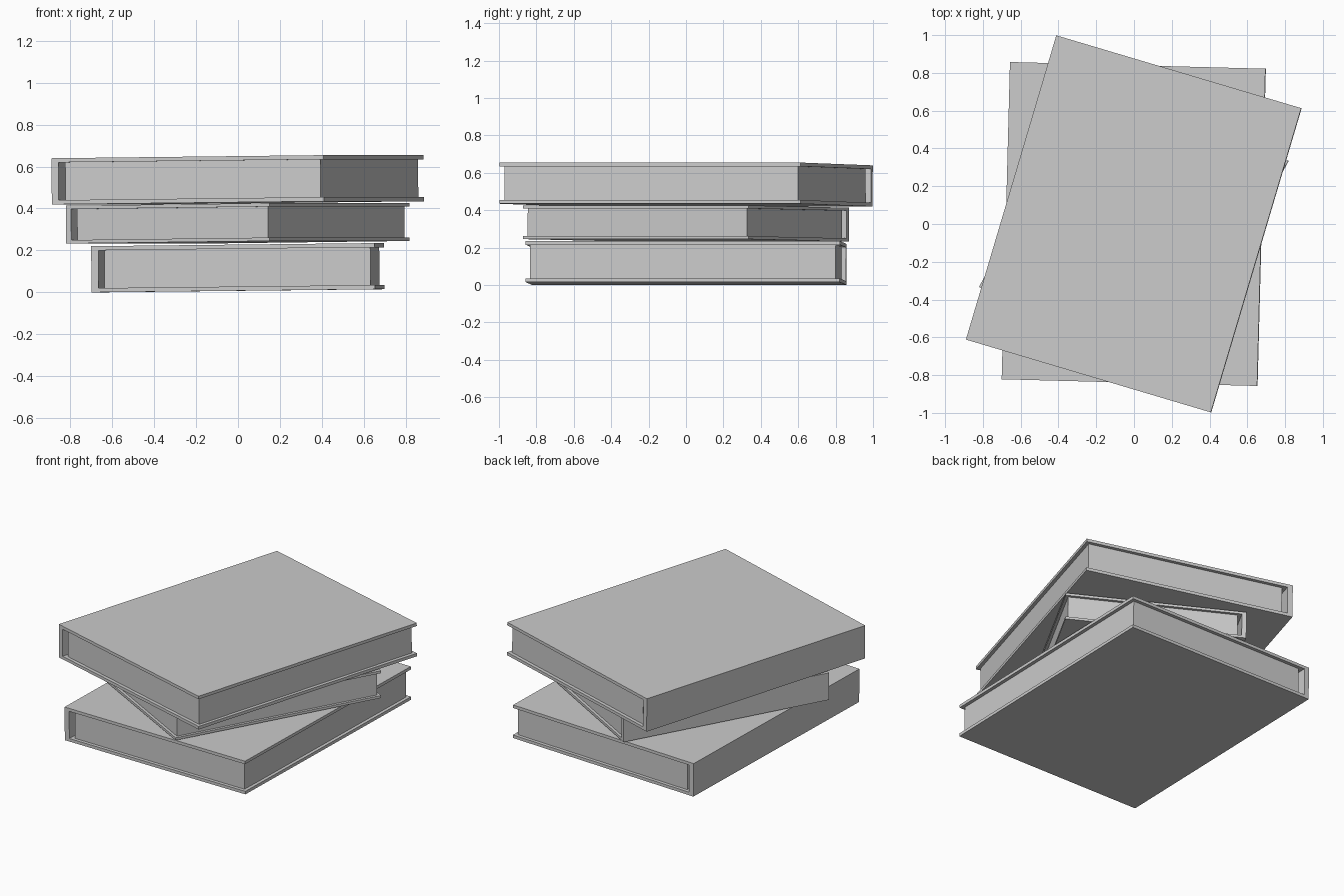
import bpy
import bmesh
from math import radians
from mathutils import Matrix, Vector

cube = bpy.data.objects.get("Cube")
if cube:
    bpy.data.objects.remove(cube, do_unlink=True)

grey = bpy.data.materials.new("plain grey")
grey.use_nodes = True
colour = (0.6, 0.6, 0.6, 1)
grey.diffuse_color = colour
grey.node_tree.nodes["Principled BSDF"].inputs["Base Color"].default_value = colour

# Book proportions shared by the whole stack
WIDTH, LENGTH, HEIGHT = 1.353, 1.68, 0.22
BOARD, SPINE, INSET, GAP = 0.02, 0.034, 0.022, 0.028
TILT = radians(-0.63)


def extrude_profile(name, points, length, matrix):
    """Extrude an x-z outline along y, centred on y = 0."""
    bm = bmesh.new()
    face = bm.faces.new([bm.verts.new((x, -length / 2, z)) for x, z in points])
    side = bmesh.ops.extrude_face_region(bm, geom=[face])["geom"]
    verts = [v for v in side if isinstance(v, bmesh.types.BMVert)]
    bmesh.ops.translate(bm, verts=verts, vec=Vector((0, length, 0)))
    bmesh.ops.recalc_face_normals(bm, faces=bm.faces)
    mesh = bpy.data.meshes.new(name)
    bm.to_mesh(mesh)
    bm.free()
    mesh.materials.append(grey)
    obj = bpy.data.objects.new(name, mesh)
    obj.matrix_world = matrix
    bpy.context.collection.objects.link(obj)
    return obj


def book(name, z, turn, size):
    matrix = (Matrix.Translation((0, 0, z))
              @ Matrix.Rotation(radians(turn), 4, "Z")
              @ Matrix.Rotation(TILT, 4, "Y")
              @ Matrix.Scale(size, 4))
    right, left = WIDTH / 2, -WIDTH / 2
    inner = left + SPINE
    top = HEIGHT - BOARD

    # Cover: two boards joined by the spine
    extrude_profile(name + "_cover", [
        (left, 0), (right, 0), (right, BOARD), (inner, BOARD),
        (inner, top), (right, top), (right, HEIGHT), (left, HEIGHT),
    ], LENGTH, matrix)

    # Page block, set back from the cover edges and the spine
    x0, x1 = inner + GAP, right - INSET
    extrude_profile(name + "_pages", [
        (x0, BOARD), (x1, BOARD), (x1, top), (x0, top),
    ], LENGTH - 2 * INSET, matrix)


book("bottom_book", 0.0075, -1.5, 1.0)
book("middle_book", 0.239, -29.0, 0.82)
book("top_book", 0.427, -16.55, 1.0)
